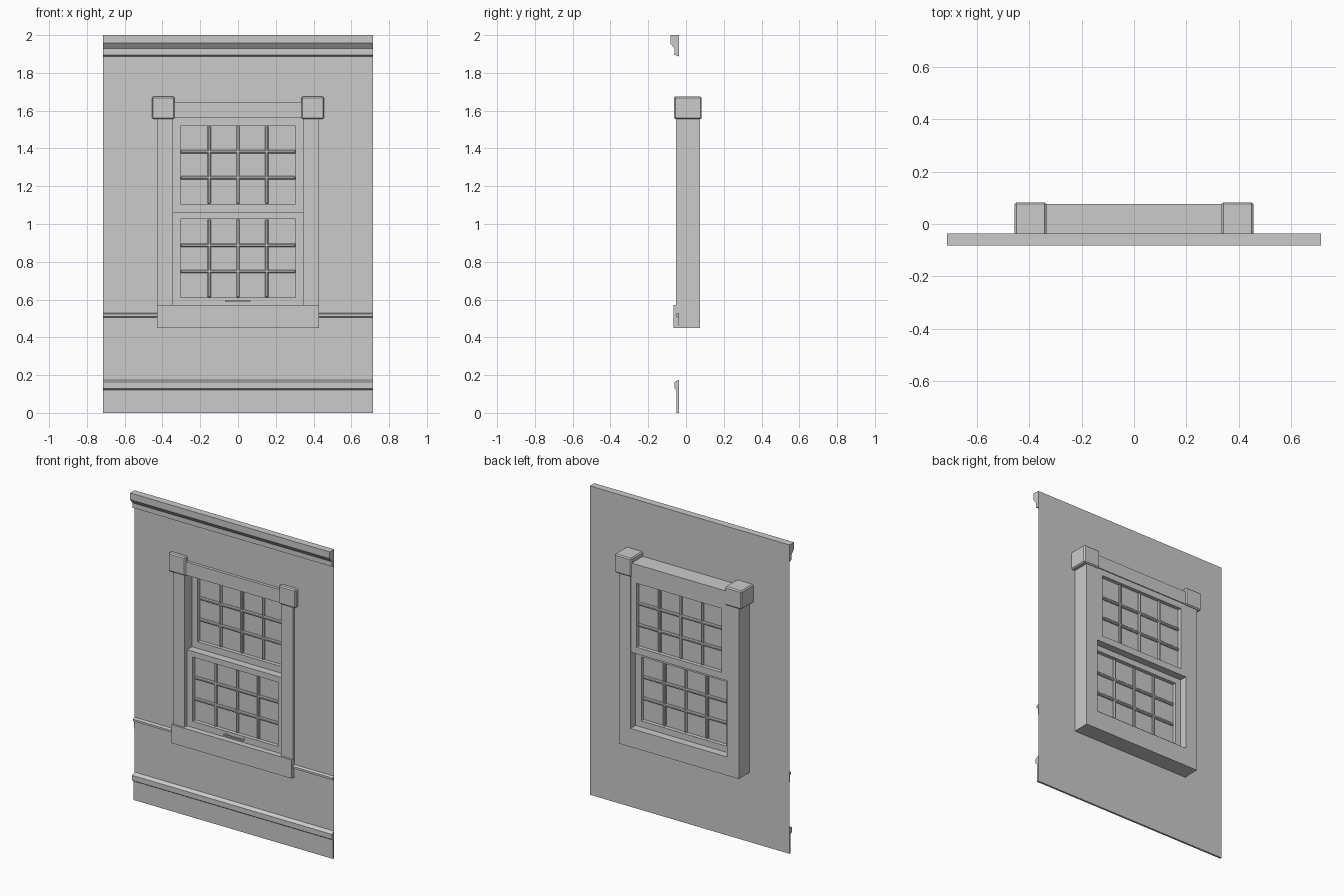
import bpy, bmesh

if "Cube" in bpy.data.objects:
    bpy.data.objects.remove(bpy.data.objects["Cube"])

WALL_Y = -0.037
HALF_W = 0.715


def make(name, verts, faces, bevel=0.0):
    me = bpy.data.meshes.new(name)
    me.from_pydata(verts, [], faces)
    bm = bmesh.new()
    bm.from_mesh(me)
    if bevel or len(faces) > 4:
        bmesh.ops.recalc_face_normals(bm, faces=bm.faces)
    bm.to_mesh(me)
    bm.free()
    ob = bpy.data.objects.new(name, me)
    bpy.context.collection.objects.link(ob)
    if bevel:
        mod = ob.modifiers.new("bevel", 'BEVEL')
        mod.width = bevel
        mod.segments = 1
    return ob


def box(name, x, y, z, bevel=0.0):
    verts = [(a, b, c) for a in x for b in y for c in z]
    faces = [(0, 1, 3, 2), (4, 6, 7, 5), (0, 4, 5, 1), (2, 3, 7, 6), (0, 2, 6, 4), (1, 5, 7, 3)]
    return make(name, verts, faces, bevel)


def moulding(name, profile, x0, x1):
    """Extrude a (y, z) profile along x."""
    n = len(profile)
    verts = [(x, y, z) for x in (x0, x1) for y, z in profile]
    faces = [(i, (i + 1) % n, n + (i + 1) % n, n + i) for i in range(n)]
    faces += [tuple(range(n)), tuple(range(2 * n - 1, n - 1, -1))]
    return make(name, verts, faces)


def ring(name, outer, inner, ys):
    """Rectangular frame in xz: outer/inner = (half width, z0, z1), ys = one or two depths."""
    verts = []
    for y in ys:
        for w, z0, z1 in (outer, inner):
            verts += [(-w, y, z0), (w, y, z0), (w, y, z1), (-w, y, z1)]
    faces = []
    for i in range(4):
        j = (i + 1) % 4
        faces.append((i, j, 4 + j, 4 + i))
        if len(ys) == 2:
            faces += [(8 + i, 12 + i, 12 + j, 8 + j), (i, 8 + i, 8 + j, j),
                      (4 + i, 4 + j, 12 + j, 12 + i)]
    return make(name, verts, faces)


# Wall sheet with the window opening
ring("wall", (HALF_W, 0, 2), (0.42, 0.46, 1.62), [WALL_Y])

# Crown moulding, baseboard and chair rail
moulding("crown_moulding", [(WALL_Y, 2), (-0.083, 2), (-0.083, 1.957), (-0.06, 1.928),
                            (-0.06, 1.896), (WALL_Y, 1.887)], -HALF_W, HALF_W)
moulding("baseboard", [(WALL_Y, 0), (-0.05, 0), (-0.05, 0.122), (-0.061, 0.13),
                       (-0.061, 0.163), (WALL_Y, 0.175)], -HALF_W, HALF_W)
rail = [(WALL_Y, 0.46), (-0.041, 0.46), (-0.041, 0.505), (-0.053, 0.511),
        (-0.053, 0.524), (WALL_Y, 0.53)]
moulding("chair_rail_left", rail, -HALF_W, -0.43)
moulding("chair_rail_right", rail, 0.43, HALF_W)

# Window casing: jamb ring, head board, sill and corner blocks
ring("window_frame", (0.43, 0.45, 1.60), (0.345, 0.57, 1.56), [-0.053, 0.073])
box("head_board", (-0.34, 0.34), (-0.056, 0.077), (1.56, 1.645))
box("sill", (-0.43, 0.43), (-0.066, -0.02), (0.45, 0.57))
for side, s in (("left", -1), ("right", 1)):
    box("corner_block_" + side, sorted((0.335 * s, 0.456 * s)), (-0.063, 0.083),
        (1.555, 1.675), bevel=0.007)

# Sashes with glass and glazing bars
glass_mat = bpy.data.materials.new("glass")
glass_mat.diffuse_color = (0.55, 0.55, 0.55, 1)
glass_mat.use_nodes = True
glass_mat.node_tree.nodes["Principled BSDF"].inputs["Base Color"].default_value = glass_mat.diffuse_color


def sash(name, z0, z1, g0, g1, y0, y1):
    w = 0.305
    ring(name + "_sash", (0.345, z0, z1), (w, g0, g1), [y0, y1])
    yc = (y0 + y1) / 2
    glass = make(name + "_glass", [(-w, yc, g0), (w, yc, g0), (w, yc, g1), (-w, yc, g1)],
                 [(0, 1, 2, 3)])
    glass.data.materials.append(glass_mat)
    depth = (yc - 0.012, yc + 0.012)
    for i in (-1, 0, 1):
        x = i * w / 2
        box(f"{name}_vertical_bar", (x - 0.009, x + 0.009), depth, (g0, g1), 0.005)
    for i in (1, 2):
        z = g0 + (g1 - g0) * i / 3
        box(f"{name}_horizontal_bar", (-w, w), depth, (z - 0.009, z + 0.009), 0.005)


sash("upper", 1.063, 1.56, 1.106, 1.52, 0.022, 0.071)
sash("lower", 0.57, 1.063, 0.61, 1.026, -0.028, 0.022)

# Lift handle on the lower sash
box("handle_grip", (-0.07, 0.067), (-0.05, -0.043), (0.588, 0.597))
for s in (-1, 1):
    box("handle_post", (s * 0.06 - 0.006, s * 0.06 + 0.006), (-0.044, -0.027), (0.588, 0.597))
